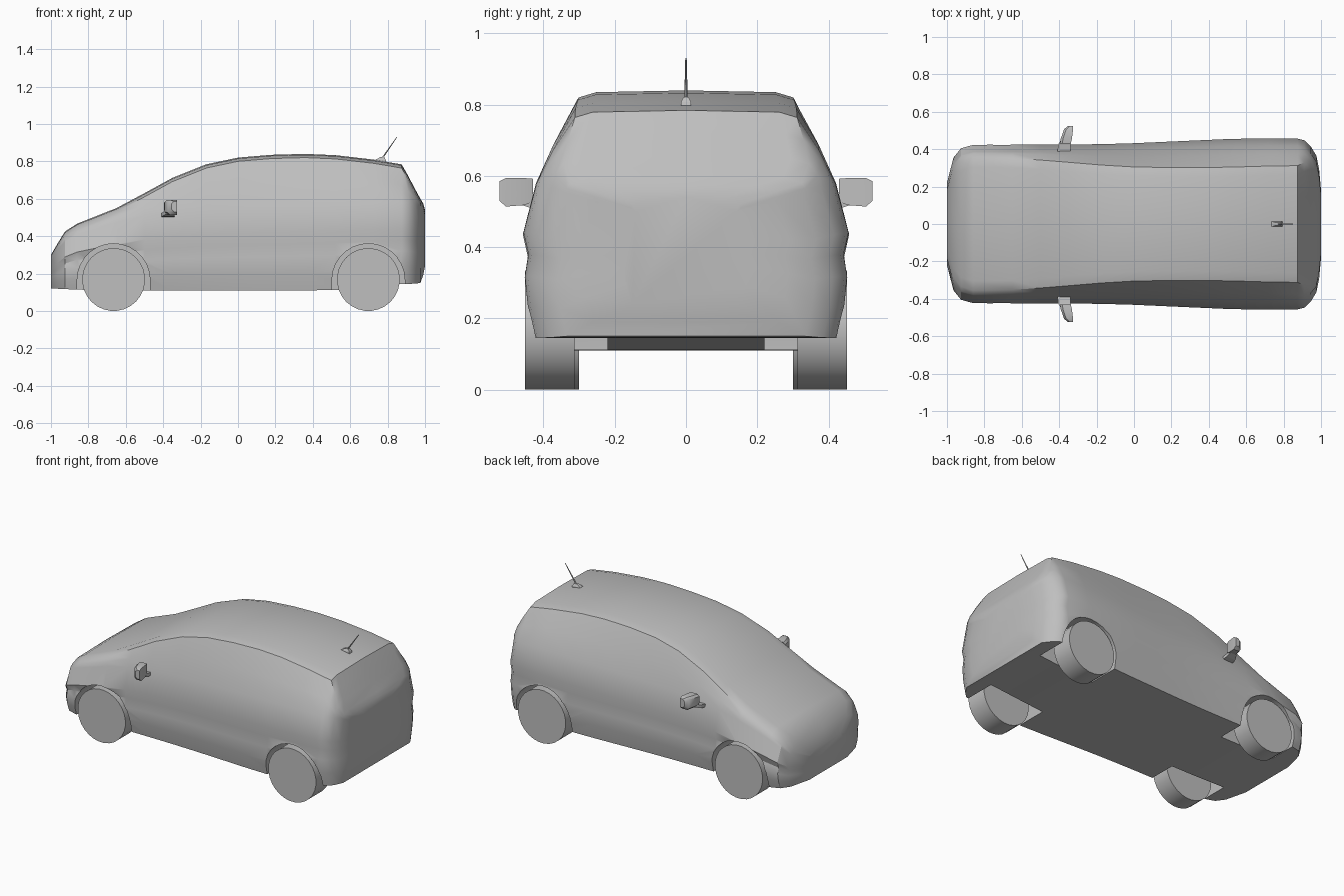
import bpy, bmesh, math
from mathutils import Vector

if "Cube" in bpy.data.objects:
    bpy.data.objects.remove(bpy.data.objects["Cube"])

grey = bpy.data.materials.new("light grey")
grey.diffuse_color = (0.52, 0.52, 0.52, 1)
grey.use_nodes = True
grey.node_tree.nodes["Principled BSDF"].inputs["Base Color"].default_value = grey.diffuse_color


def finish(name, bm, smooth=None):
    bmesh.ops.recalc_face_normals(bm, faces=bm.faces[:])
    me = bpy.data.meshes.new(name)
    bm.to_mesh(me)
    bm.free()
    ob = bpy.data.objects.new(name, me)
    bpy.context.collection.objects.link(ob)
    me.materials.append(grey)
    if smooth:
        shade(ob, smooth)
    return ob


def shade(ob, angle):
    bpy.ops.object.select_all(action='DESELECT')
    ob.select_set(True)
    bpy.context.view_layer.objects.active = ob
    bpy.ops.object.shade_smooth_by_angle(angle=math.radians(angle))


def loft(name, rings, smooth=None):
    """Skin equal closed rings of points and cap both ends."""
    bm = bmesh.new()
    rows = [[bm.verts.new(p) for p in r] for r in rings]
    n = len(rows[0])
    for a, b in zip(rows, rows[1:]):
        for i in range(n):
            j = (i + 1) % n
            bm.faces.new((a[i], a[j], b[j], b[i]))
    bm.faces.new(rows[0])
    bm.faces.new(rows[-1])
    return finish(name, bm, smooth)


# Body stations: x, roof height, roof half width, belt height, body half width, floor height
STATIONS = [
    (-1.00, 0.30, 0.17, 0.265, 0.22, 0.120),
    (-0.965, 0.36, 0.285, 0.32, 0.355, 0.119),
    (-0.925, 0.425, 0.335, 0.37, 0.405, 0.117),
    (-0.86, 0.467, 0.355, 0.41, 0.423, 0.114),
    (-0.65, 0.55, 0.352, 0.475, 0.425, 0.11),
    (-0.50, 0.63, 0.342, 0.51, 0.425, 0.11),
    (-0.35, 0.712, 0.33, 0.53, 0.425, 0.11),
    (-0.17, 0.784, 0.315, 0.545, 0.427, 0.11),
    (0.00, 0.82, 0.305, 0.555, 0.432, 0.11),
    (0.18, 0.835, 0.302, 0.562, 0.44, 0.11),
    (0.36, 0.84, 0.302, 0.57, 0.448, 0.11),
    (0.52, 0.833, 0.304, 0.575, 0.455, 0.112),
    (0.72, 0.81, 0.31, 0.58, 0.458, 0.13),
    (0.875, 0.784, 0.312, 0.58, 0.456, 0.145),
    (0.91, 0.722, 0.33, 0.58, 0.448, 0.145),
    (0.945, 0.655, 0.345, 0.57, 0.415, 0.146),
    (0.975, 0.60, 0.325, 0.55, 0.365, 0.15),
    (0.99, 0.575, 0.25, 0.53, 0.29, 0.19),
    (1.00, 0.54, 0.15, 0.50, 0.18, 0.24),
]


def body_ring(x, zt, yr, zb, yw, zs):
    h = zb - zs
    zr = zt - 0.02
    yb = yw - 0.037
    half = [(yw - 0.03, zs), (yw - 0.012, zs + 0.2 * h), (yw - 0.004, zs + 0.4 * h),
            (yw - 0.014, zs + 0.54 * h), (yw, zs + 0.68 * h), (yb, zb),
            ((yb + yr) / 2 + 0.008, (zb + zr) / 2), (yr, zr), (yr - 0.05, zt - 0.005)]
    return ([(x, y, z) for y, z in half] + [(x, 0, zt)]
            + [(x, -y, z) for y, z in reversed(half)])


body = loft("body", [body_ring(*s) for s in STATIONS])

# Wheel wells cut from the body
AXLES = {"front": (-0.665, 0.30, 0.42), "rear": (0.697, 0.313, 0.452)}
for end, (cx, y0, y1) in AXLES.items():
    for side in (-1, 1):
        outline = [(cx + 0.195 * math.cos(a), 0.165 + 0.195 * math.sin(a))
                   for a in [math.pi * i / 14 for i in range(15)]]
        outline += [(cx - 0.195, -0.05), (cx + 0.195, -0.05)]
        cutter = loft("well_cutter", [[(x, side * y, z) for x, z in outline]
                                      for y in (0.22, 0.6)])
        mod = body.modifiers.new("well", 'BOOLEAN')
        mod.operation = 'DIFFERENCE'
        mod.solver = 'EXACT'
        mod.object = cutter
        bpy.context.view_layer.objects.active = body
        bpy.ops.object.modifier_apply(modifier=mod.name)
        bpy.data.objects.remove(cutter)
shade(body, 32)

for side, tag in ((-1, "right"), (1, "left")):
    # Plain disc wheels
    for end, (cx, y0, y1) in AXLES.items():
        ring = [(cx + 0.168 * math.cos(a), 0.168 + 0.168 * math.sin(a))
                for a in [math.tau * (i + 0.5) / 28 for i in range(28)]]
        loft(f"{end}_{tag}_wheel", [[(x, side * y, z) for x, z in ring]
                                    for y in (y0, y1)], 35)
    # Door mirror: tapered housing, swept slightly back towards its tip
    rings = []
    for y, xa, xb, za, zb in ((0.43, -0.395, -0.338, 0.527, 0.592),
                              (0.455, -0.392, -0.332, 0.518, 0.594),
                              (0.505, -0.375, -0.326, 0.514, 0.594),
                              (0.524, -0.355, -0.326, 0.530, 0.585)):
        c = 0.012
        rings.append([(x, side * y, z) for x, z in
                      ((xa, za + c), (xa + c, za), (xb, za),
                       (xb, zb), (xa + c, zb), (xa, zb - c))])
    loft(f"{tag}_mirror", rings, 35)
    # Mirror arm
    loft(f"{tag}_mirror_arm",
         [[(xa, side * y, z), (xb, side * y, z), (xb, side * y, z + 0.02), (xa, side * y, z + 0.02)]
          for y, xa, xb, z in ((0.385, -0.41, -0.34, 0.500), (0.425, -0.405, -0.34, 0.506),
                               (0.46, -0.385, -0.34, 0.518))])

# Aerial foot and tapered rod
loft("aerial_foot", [[(x0, -w, z), (x1, -w, z), (x1, w, z), (x0, w, z)]
                     for x0, x1, w, z in ((0.73, 0.795, 0.015, 0.79),
                                          (0.735, 0.79, 0.014, 0.808),
                                          (0.76, 0.782, 0.007, 0.822))])
start, end = Vector((0.768, 0, 0.812)), Vector((0.85, 0, 0.93))
axis = (end - start).normalized()
across, up = Vector((0, 1, 0)), axis.cross(Vector((0, 1, 0)))
loft("aerial_rod", [[p + r * (across * math.cos(a) + up * math.sin(a))
                     for a in [math.tau * i / 6 for i in range(6)]]
                    for p, r in ((start, 0.005), (end, 0.002))], 60)
